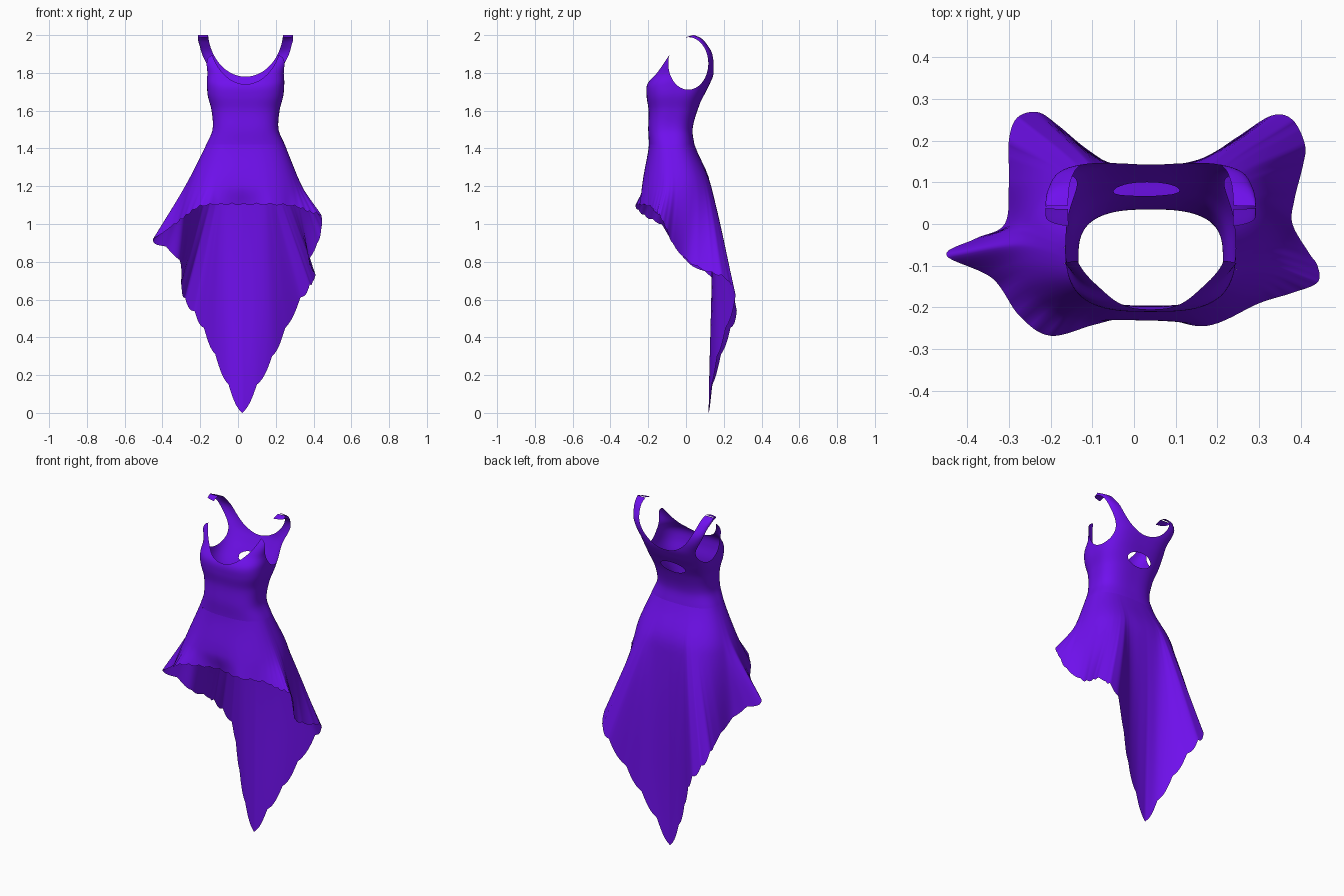
import bpy, bmesh, math
from mathutils import Vector

if "Cube" in bpy.data.objects:
    bpy.data.objects.remove(bpy.data.objects["Cube"])

CX = 0.04
# bodice profile: z -> half width, front y, back y, squareness
PROFILE = [(1.38, .225, -.198, .055, 2.5), (1.42, .208, -.196, .045, 2.6),
           (1.50, .175, -.200, .035, 2.8), (1.60, .180, -.198, .060, 2.8),
           (1.68, .200, -.209, .095, 3.0), (1.74, .205, -.205, .125, 3.2),
           (1.80, .208, -.160, .147, 3.6), (1.90, .237, -.088, .142, 6),
           (1.96, .250, -.042, .107, 6), (1.985, .252, -.012, .08, 6),
           (2.0, .252, .036, .044, 6)]
# hem line, counter-clockwise from the front centre
HEM = [(.03, -.215, 1.11), (.17, -.245, 1.11), (.30, -.19, 1.10), (.38, -.165, 1.07),
       (.44, -.14, 1.05), (.44, -.10, .97), (.42, -.07, .90), (.38, 0, .82),
       (.385, .06, .78), (.405, .14, .745), (.41, .19, .73), (.38, .25, .68),
       (.33, .26, .61), (.25, .21, .45), (.18, .165, .30), (.10, .135, .15),
       (.022, .12, 0), (-.05, .14, .15), (-.12, .185, .31), (-.18, .235, .45),
       (-.23, .268, .54), (-.28, .255, .61), (-.30, .20, .68), (-.30, .10, .75),
       (-.31, 0, .81), (-.38, -.035, .88), (-.45, -.075, .92), (-.34, -.13, 1.0),
       (-.275, -.22, 1.05), (-.20, -.268, 1.10), (-.09, -.24, 1.11)]


def spline(keys, z):
    """Smooth interpolation through rows of (z, values...)."""
    z = min(max(z, keys[0][0]), keys[-1][0])
    i = 0
    while i < len(keys) - 2 and z > keys[i + 1][0]:
        i += 1

    def slope(k, c):
        lo, hi = keys[max(k - 1, 0)], keys[min(k + 1, len(keys) - 1)]
        return (hi[c] - lo[c]) / (hi[0] - lo[0])
    p, q = keys[i], keys[i + 1]
    h = q[0] - p[0]
    t = (z - p[0]) / h
    return [(2*t**3 - 3*t*t + 1) * p[c] + (t**3 - 2*t*t + t) * h * slope(i, c)
            + (3*t*t - 2*t**3) * q[c] + (t**3 - t*t) * h * slope(i + 1, c)
            for c in range(1, len(p))]


def oval(cx, cy, a, b, n, ang):
    c, s = math.cos(ang), math.sin(ang)
    r = (abs(c)**n + abs(s)**n) ** (-1 / n)
    return cx + a * r * c, cy + b * r * s


def ring(z, ang):
    a, yf, yb, n = spline(PROFILE, z)
    return oval(CX, (yf + yb) / 2, a, (yb - yf) / 2, n, ang)


def tube(rows):
    """Quad surface through closed rings of points."""
    bm = bmesh.new()
    vs = [[bm.verts.new(p) for p in row] for row in rows]
    n = len(rows[0])
    for r0, r1 in zip(vs, vs[1:]):
        for j in range(n):
            k = (j + 1) % n
            bm.faces.new((r0[j], r0[k], r1[k], r1[j]))
    return bm


def cut_opening(bm, f):
    """Split the mesh along f = 0 and remove the part where f < 0."""
    new = []
    for e in list(bm.edges):
        v, w = e.verts
        a, b = f(v.co), f(w.co)
        if a * b < 0:
            new.append(bmesh.utils.edge_split(e, v, a / (a - b))[1])
    bmesh.ops.connect_verts(bm, verts=new)
    edge = set(new)
    gone = [v for v in bm.verts if v not in edge and f(v.co) < 0]
    bmesh.ops.delete(bm, geom=gone, context='VERTS')


fabric = bpy.data.materials.new("violet_fabric")
fabric.diffuse_color = (0.16, 0.005, 0.85, 1)
fabric.use_nodes = True
fabric.node_tree.nodes["Principled BSDF"].inputs["Base Color"].default_value = fabric.diffuse_color


def finish(bm, name):
    me = bpy.data.meshes.new(name)
    bm.to_mesh(me)
    bm.free()
    me.materials.append(fabric)
    for p in me.polygons:
        p.use_smooth = True
    bpy.context.collection.objects.link(bpy.data.objects.new(name, me))


# bodice with shoulder straps
N = 144
heights = [1.42 + .5 * i / 40 for i in range(40)]
heights += [1.92 + .08 * math.sin(math.pi / 2 * i / 16) for i in range(17)]
bm = tube([[(*ring(z, math.tau * j / N), z) for j in range(N)] for z in heights])


def neckline(p):
    h = .25 if p.y > .04 else .25 + .04 * min(1, (.04 - p.y) / .15)
    return ((p.x - CX) / .2)**2 + ((p.z - 2.03) / h)**2 - 1


def armholes(p):
    if abs(p.x - CX) < .1:
        return 1
    return ((p.y - .012) / .106)**2 + ((p.z - 1.85) / .139)**2 - 1


def keyhole(p):
    if p.y < 0:
        return 1
    return ((p.x - .03) / .08)**2 + ((p.z - 1.655) / .036)**2 - 1


for opening in (neckline, armholes, keyhole):
    cut_opening(bm, opening)
finish(bm, "bodice")

# skirt: every column falls from the waist over the hip to the scalloped hem
columns = []
M, STEPS = len(HEM), 8
for i in range(M):
    p0, p1, p2, p3 = (Vector(HEM[(i + k) % M]) for k in (-1, 0, 1, 2))
    if i in (15, 16):          # keep the back tip pointed
        if i == 15:
            p3 = 2 * p2 - p1
        else:
            p0 = 2 * p1 - p2
    for s in range(STEPS):
        t = s / STEPS
        h = .5 * (2*p1 + (p2 - p0)*t + (2*p0 - 5*p1 + 4*p2 - p3)*t*t
                  + (3*p1 - p0 - 3*p2 + p3)*t**3)
        waves = 2 if h.z > 1.0 else 1
        h.z -= (.01 if h.z > .7 else .025) * abs(math.sin(math.pi * t * waves))
        h.z = max(h.z, 0)
        ang = math.atan2((h.y + .075) / .12, (h.x - CX) / .21)
        w = ring(1.42, ang)
        f = (1.42 - 1.2) / (1.42 - h.z)
        hip = oval(.03, -.04, .305, .2, 2.4, ang)
        mid = [.7 * hip[k] + .3 * (w[k] + (h[k] - w[k]) * f) for k in (0, 1)]
        keys = [(h.z, h.x, h.y), (1.2, *mid), (1.42, *w), (1.5, *ring(1.5, ang))]
        col = []
        for r in range(33):
            z = 1.42 + (h.z - 1.42) * r / 32
            col.append((*spline(keys, z), z))
        columns.append(col)
finish(tube([[c[r] for c in columns] for r in reversed(range(33))]), "skirt")
